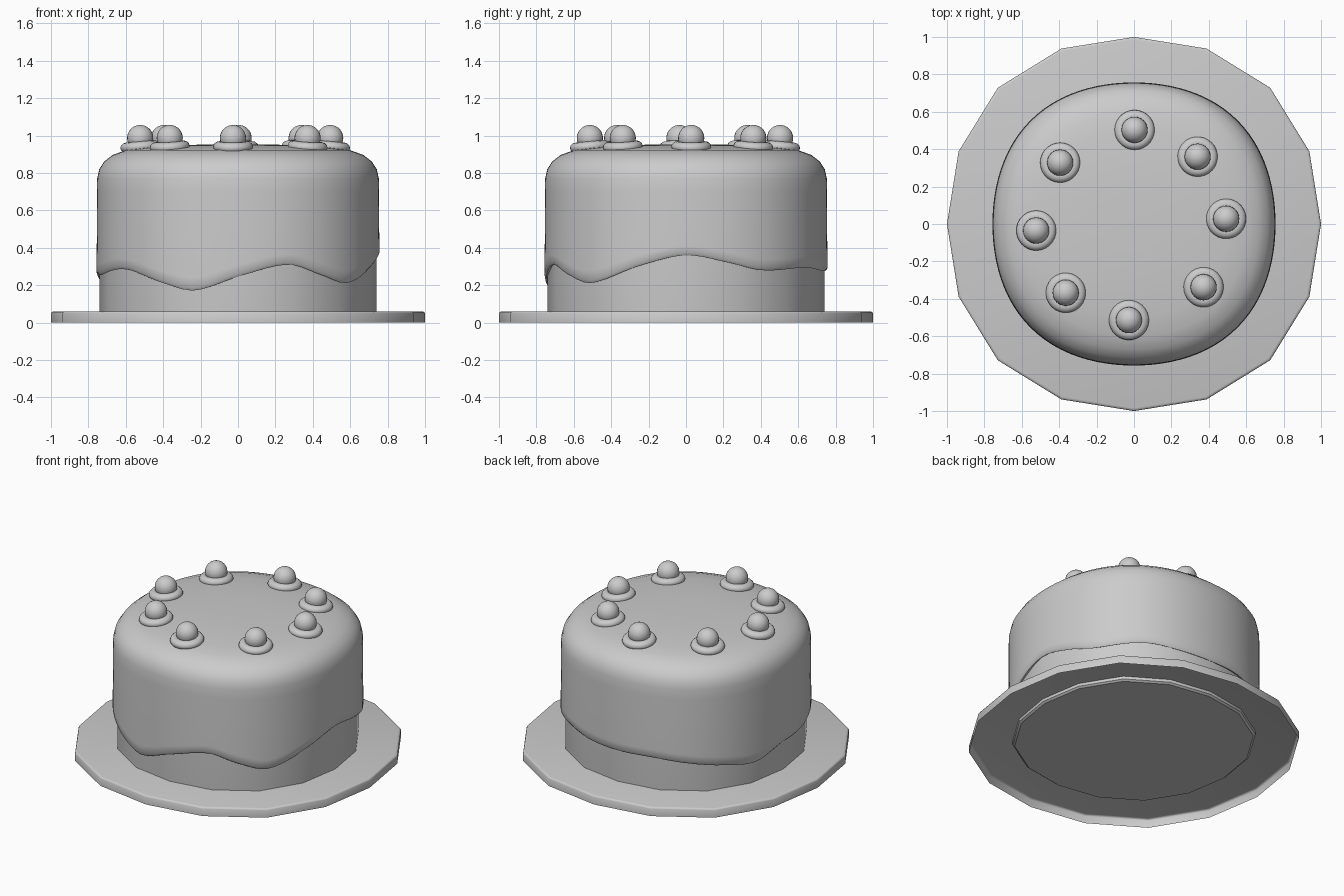
import bpy, bmesh, math

if "Cube" in bpy.data.objects:
    bpy.data.objects.remove(bpy.data.objects["Cube"])

def squircle(a, k):
    # slightly squared circle: factor 1 on the axes, 1 + k on the diagonals
    return 1 + k * (1 - math.cos(4 * a)) / 2

def loft(name, profile, segs, k, cap_bottom=False, cap_top=True, edge=None, angle=40):
    """Stack rings of (radius, z, wave weight); the weight blends z to edge(angle)."""
    bm = bmesh.new()
    rings = []
    for r, z, w in profile:
        ring = []
        for i in range(segs):
            a = 2 * math.pi * i / segs
            f = r * squircle(a, k)
            h = z if edge is None else z + w * (edge(math.degrees(a)) - 0.26)
            ring.append(bm.verts.new((f * math.cos(a), f * math.sin(a), h)))
        rings.append(ring)
    for lo, hi in zip(rings, rings[1:]):
        for i in range(segs):
            j = (i + 1) % segs
            bm.faces.new((lo[i], lo[j], hi[j], hi[i]))
    if cap_bottom:
        bm.faces.new(rings[0][::-1])
    if cap_top:
        bm.faces.new(rings[-1])
    me = bpy.data.meshes.new(name)
    bm.to_mesh(me)
    bm.free()
    ob = bpy.data.objects.new(name, me)
    bpy.context.collection.objects.link(ob)
    smooth(ob, angle)
    return ob

def smooth(ob, angle=40):
    bpy.ops.object.select_all(action='DESELECT')
    ob.select_set(True)
    bpy.context.view_layer.objects.active = ob
    bpy.ops.object.shade_smooth_by_angle(angle=math.radians(angle))

# Height of the dripping icing edge around the cake (degrees, z)
DRIPS = [(0, .36), (18, .32), (32, .28), (56, .295), (72, .28), (90, .275),
         (108, .28), (125, .26), (145, .225), (160, .20), (177, .25),
         (194, .255), (219, .285), (239, .21), (252, .172), (271, .25), (291, .31),
         (305, .257), (319, .212), (341, .305)]

def drip(deg):
    # smooth periodic curve through the drip points
    n = len(DRIPS)
    p = lambda i: (DRIPS[i % n][0] + 360 * (i // n), DRIPS[i % n][1])
    i = max(q for q in range(n) if DRIPS[q][0] <= deg + 1e-6)
    (am, zm), (a0, z0), (a1, z1), (a2, z2) = p(i - 1), p(i), p(i + 1), p(i + 2)
    d = a1 - a0
    t = (deg - a0) / d
    m0, m1 = (z1 - zm) / (a1 - am) * d, (z2 - z0) / (a2 - a0) * d
    return ((2*t**3 - 3*t**2 + 1) * z0 + (t**3 - 2*t**2 + t) * m0
            + (3*t**2 - 2*t**3) * z1 + (t**3 - t**2) * m1)

# Plate: thin shell, open underneath
loft("plate", [(1.0, 0, 0), (1.0, .05, 0), (.996, .057, 0), (.985, .06, 0)],
     16, .03, angle=80)

# Sponge body, its base dips slightly through the plate
loft("cake_body", [(.725, .032, 0), (.738, .042, 0), (.74, .06, 0), (.74, .75, 0)],
     16, .028, cap_bottom=True, angle=30)

# Icing with a rounded top and a wavy lower lip
loft("icing", [(.72, .275, 1), (.745, .26, 1), (.756, .275, 1), (.757, .32, .9),
               (.754, .50, .3), (.755, .70, 0), (.753, .77, 0), (.742, .82, 0),
               (.715, .862, 0), (.67, .897, 0), (.60, .922, 0), (.50, .935, 0),
               (.35, .948, 0), (.15, .953, 0)], 96, .035, edge=drip, angle=60)

# Cherries sitting on cream rings that lean outward with the icing
SPOTS = [(.003, .503), (.34, .36), (.493, .028), (.372, -.338),
         (-.027, -.514), (-.365, -.368), (-.523, -.035), (-.395, .328)]
for n, (x, y) in enumerate(SPOTS, 1):
    bpy.ops.mesh.primitive_torus_add(major_segments=28, minor_segments=12, location=(x, y, .941),
                                     rotation=(0, math.radians(5), math.atan2(y, x)),
                                     major_radius=.074, minor_radius=.033)
    ring = bpy.context.object
    ring.name = f"cream_ring_{n}"
    ring.scale.z = .85
    smooth(ring, 60)
    bpy.ops.mesh.primitive_uv_sphere_add(segments=24, ring_count=14, radius=.07, location=(x, y, .987))
    ball = bpy.context.object
    ball.name = f"cherry_{n}"
    smooth(ball, 60)
